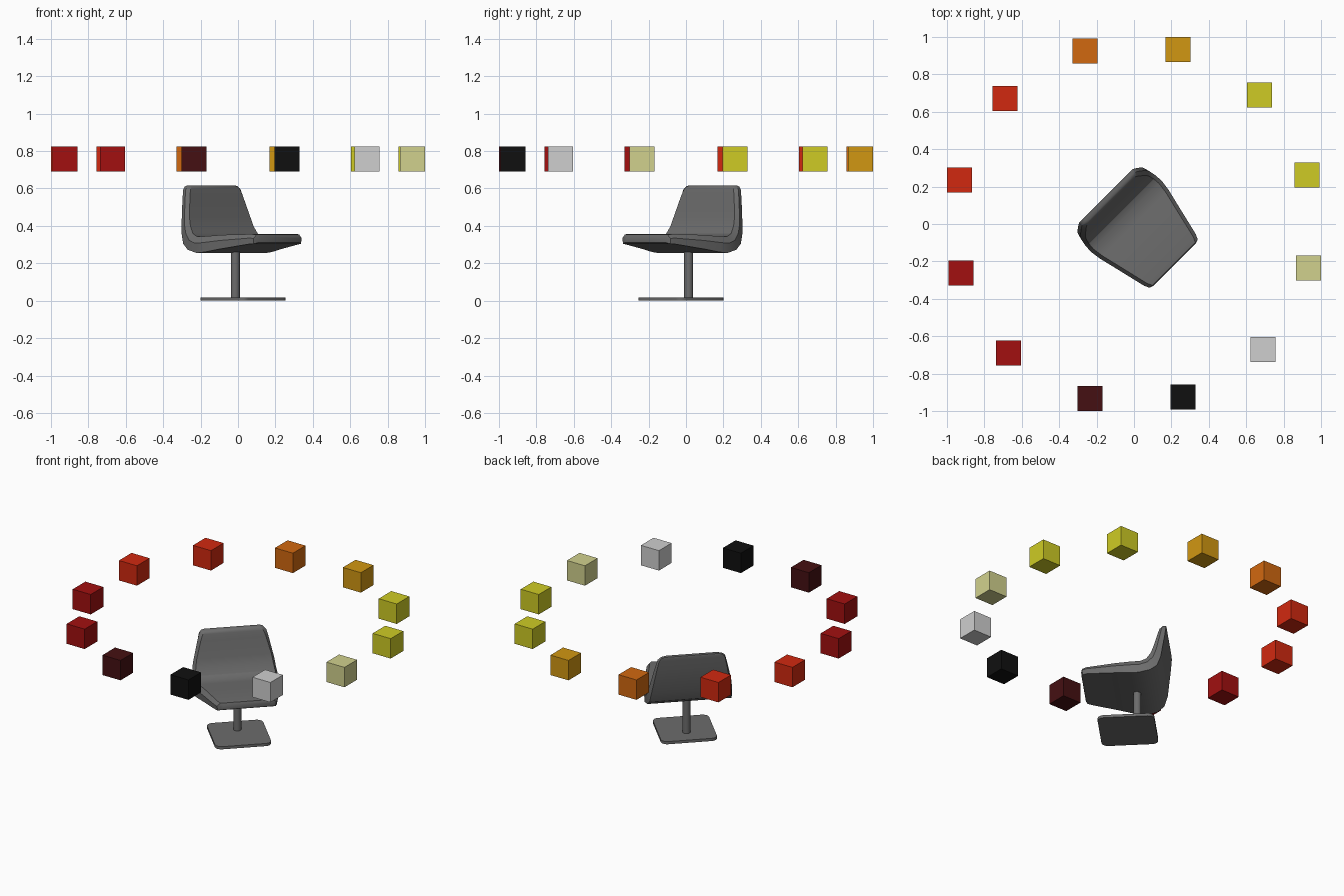
import bpy, bmesh, math
from mathutils import Matrix, Vector

if "Cube" in bpy.data.objects:
    bpy.data.objects.remove(bpy.data.objects["Cube"], do_unlink=True)

TURN = Matrix.Rotation(math.radians(-45), 4, "Z")  # chair faces local +x


def material(name, r, g, b):
    m = bpy.data.materials.new(name)
    m.use_nodes = True
    m.diffuse_color = (r, g, b, 1)
    m.node_tree.nodes["Principled BSDF"].inputs["Base Color"].default_value = (r, g, b, 1)
    return m


def finish(name, bm, mat, smooth=None):
    bmesh.ops.recalc_face_normals(bm, faces=bm.faces)
    mesh = bpy.data.meshes.new(name)
    bm.to_mesh(mesh)
    bm.free()
    mesh.materials.append(mat)
    ob = bpy.data.objects.new(name, mesh)
    bpy.context.collection.objects.link(ob)
    if smooth:
        bpy.ops.object.select_all(action="DESELECT")
        ob.select_set(True)
        bpy.context.view_layer.objects.active = ob
        bpy.ops.object.shade_smooth_by_angle(angle=math.radians(smooth))
    return ob


grey = material("chair grey", .15, .15, .15)
yellow = material("yellow", .62, .6, .018)
amber = material("amber", .64, .31, .006)
orange = material("orange", .64, .14, .005)
red = material("red", .64, .022, .005)
dark_red = material("dark red", .36, .005, .005)
maroon = material("maroon", .06, .005, .006)
black = material("black", .005, .005, .005)
silver = material("light grey", .62, .62, .62)
cream = material("pale yellow", .64, .64, .27)

# Seat shell: inner (x, z), outer (x, z), half width, from seat front to top of back
STATIONS = [
    (.308, .345, .306, .310, .160),
    (.302, .353, .297, .304, .182),
    (.275, .356, .270, .302, .195),
    (.10, .352, .10, .277, .236),
    (.00, .345, .00, .260, .260),
    (-.06, .342, -.05, .255, .268),
    (-.095, .358, -.12, .272, .265),
    (-.122, .40, -.162, .305, .258),
    (-.138, .45, -.184, .37, .25),
    (-.163, .56, -.205, .53, .22),
    (-.172, .596, -.212, .594, .207),
    (-.178, .610, -.213, .611, .192),
    (-.186, .617, -.210, .617, .172),
]
RIM = .02
bm = bmesh.new()
rings = []
for xi, zi, xo, zo, w in STATIONS:
    inner, outer = Vector((xi, 0, zi)), Vector((xo, 0, zo))
    half = [(inner, w - RIM), (inner.lerp(outer, .4), w), (outer, w * .98)]
    loop = [(p, s) for p, s in half] + [(p, -s) for p, s in reversed(half)]
    rings.append([bm.verts.new((p.x, s, p.z)) for p, s in loop])
for a, b in zip(rings, rings[1:]):
    for i in range(len(a)):
        j = (i + 1) % len(a)
        bm.faces.new((a[i], a[j], b[j], b[i]))
bm.faces.new(rings[0])
bm.faces.new(rings[-1])
bm.transform(TURN)
finish("seat_shell", bm, grey, 32)

# Pedestal column
bm = bmesh.new()
bmesh.ops.create_cone(bm, cap_ends=True, segments=24, radius1=.024, radius2=.024, depth=.26,
                      matrix=TURN @ Matrix.Translation((-.02, 0, .14)))
finish("pedestal_column", bm, grey, 35)

# Base plate with rounded corners
bm = bmesh.new()
bmesh.ops.create_cube(bm, size=1, matrix=Matrix.Diagonal((.345, .345, .018, 1)))
upright = [e for e in bm.edges if abs(e.verts[0].co.z - e.verts[1].co.z) > .01]
bmesh.ops.bevel(bm, geom=upright, offset=.04, segments=5, profile=.5, affect="EDGES")
bm.transform(TURN @ Matrix.Translation((.037, 0, .009)))
finish("base_plate", bm, grey, 35)

# Ring of colour swatch cubes, counter-clockwise from the left side
RADIUS, SIZE, HEIGHT, START = .962, .133, .757, 15.8
swatches = [yellow, yellow, amber, orange, red, red,
            dark_red, dark_red, maroon, black, silver, cream]
for i, mat in enumerate(swatches):
    a = math.radians(START + i * 360 / len(swatches))
    bm = bmesh.new()
    bmesh.ops.create_cube(bm, size=SIZE, matrix=Matrix.Translation(
        (RADIUS * math.cos(a), RADIUS * math.sin(a), HEIGHT)))
    finish(f"swatch_cube_{i + 1}", bm, mat)
